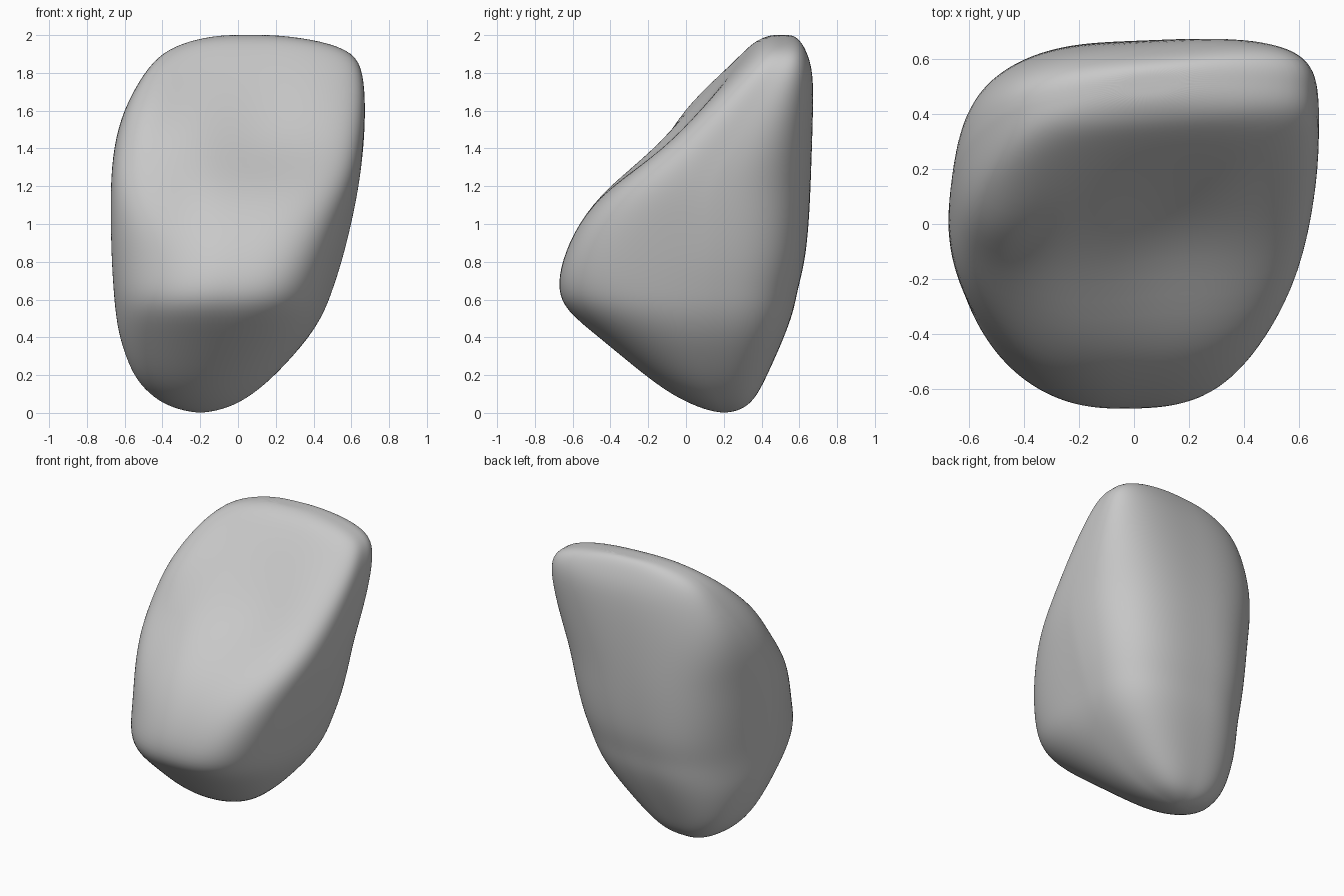
import bpy, bmesh, math

default = bpy.data.objects.get("Cube")
if default:
    bpy.data.objects.remove(default, do_unlink=True)

SEGMENTS = 64

# Stone cross-sections: height, left edge, right edge, front, back, front squareness
SECTIONS = [
    (.01, -.28, -.12, .13, .27, 2),
    (.04, -.38, -.02, .04, .33, 2),
    (.1, -.47, .08, -.08, .38, 2),
    (.2, -.56, .2, -.22, .43, 2.1),
    (.4, -.63, .38, -.46, .52, 2.3),
    (.54, -.65, .46, -.635, .57, 2.5),
    (.65, -.66, .5, -.68, .59, 2.6),
    (.8, -.67, .55, -.66, .63, 2.6),
    (1, -.675, .6, -.57, .65, 2.8),
    (1.2, -.675, .64, -.43, .66, 3),
    (1.4, -.66, .665, -.2, .665, 3.5),
    (1.6, -.61, .675, .01, .665, 4),
    (1.8, -.5, .665, .21, .655, 4),
    (1.91, -.4, .615, .31, .62, 3.5),
    (1.97, -.26, .44, .37, .59, 3),
    (2, -.1, .22, .44, .56, 2.5),
]


def bump(x, z, cx, cz, wx, wz):
    return math.exp(-((x - cx) / wx) ** 2 - ((z - cz) / wz) ** 2)


def section_point(section, angle):
    z, left, right, front, back, square = section
    c, s = math.cos(angle), math.sin(angle)
    cx = (left + right) / 2
    cy = min(max((front + back) / 2, .12), back - .04)
    belly = bump(0, z, 0, .9, 1, .4)
    # The left side is widest further forward around the belly
    if c < 0:
        cy -= .12 * belly
    # Each quadrant has its own roundness
    if s < 0:
        n = square + (1.1 if c > 0 else -.7) * belly
    else:
        n = 2.9 if c > 0 else 2.8
    radius = (abs(c) ** n + abs(s) ** n) ** (-1 / n)
    x = cx + c * radius * (right - cx if c > 0 else cx - left)
    y = cy + s * radius * (back - cy if s > 0 else cy - front)
    # The right side tapers to the front, the left side to the back
    if c > 0 and s < 0:
        x -= .12 * c * (cy - y) * belly
    elif c < 0 and s > 0:
        x -= c * (y - cy) * (.11 + .15 * bump(0, z, 0, .5, 1, .3))
    # Crest runs at a slight angle across the top
    y += .08 * x * min(max((z - 1.2) / .6, 0), 1)
    # Scoop, left notch, raised left rim and low hump on the sloping front
    if s < 0:
        facing = min(1, -s * 2)
        y += facing * (.1 * bump(x, z, .16, 1.44, .32, .22)
                       + .07 * bump(x, z, -.42, 1.27, .17, .18)
                       - .06 * bump(x, z, -.5, 1.68, .14, .18)
                       - .02 * bump(x, z, .15, 1.12, .3, .12))
    return x, y, z


bm = bmesh.new()
rings = [[bm.verts.new(section_point(sec, 2 * math.pi * i / SEGMENTS))
          for i in range(SEGMENTS)] for sec in SECTIONS]
for low, high in zip(rings, rings[1:]):
    for i in range(SEGMENTS):
        j = (i + 1) % SEGMENTS
        bm.faces.new((low[i], low[j], high[j], high[i]))

# Close both ends
for ring, z in ((rings[0], 0), (rings[-1], 2)):
    centre = bm.verts.new((sum(v.co.x for v in ring) / SEGMENTS,
                           sum(v.co.y for v in ring) / SEGMENTS, z))
    for i in range(SEGMENTS):
        bm.faces.new((ring[i], ring[(i + 1) % SEGMENTS], centre))
bmesh.ops.recalc_face_normals(bm, faces=bm.faces)
for face in bm.faces:
    face.smooth = True

mesh = bpy.data.meshes.new("boulder")
bm.to_mesh(mesh)
bm.free()
boulder = bpy.data.objects.new("boulder", mesh)
bpy.context.collection.objects.link(boulder)
subdivision = boulder.modifiers.new("rounding", "SUBSURF")
subdivision.levels = subdivision.render_levels = 2

# Plain grey stone
stone = bpy.data.materials.new("grey stone")
stone.use_nodes = True
colour = (.58, .58, .58, 1)
stone.diffuse_color = colour
shader = stone.node_tree.nodes["Principled BSDF"]
shader.inputs["Base Color"].default_value = colour
shader.inputs["Roughness"].default_value = .9
mesh.materials.append(stone)
